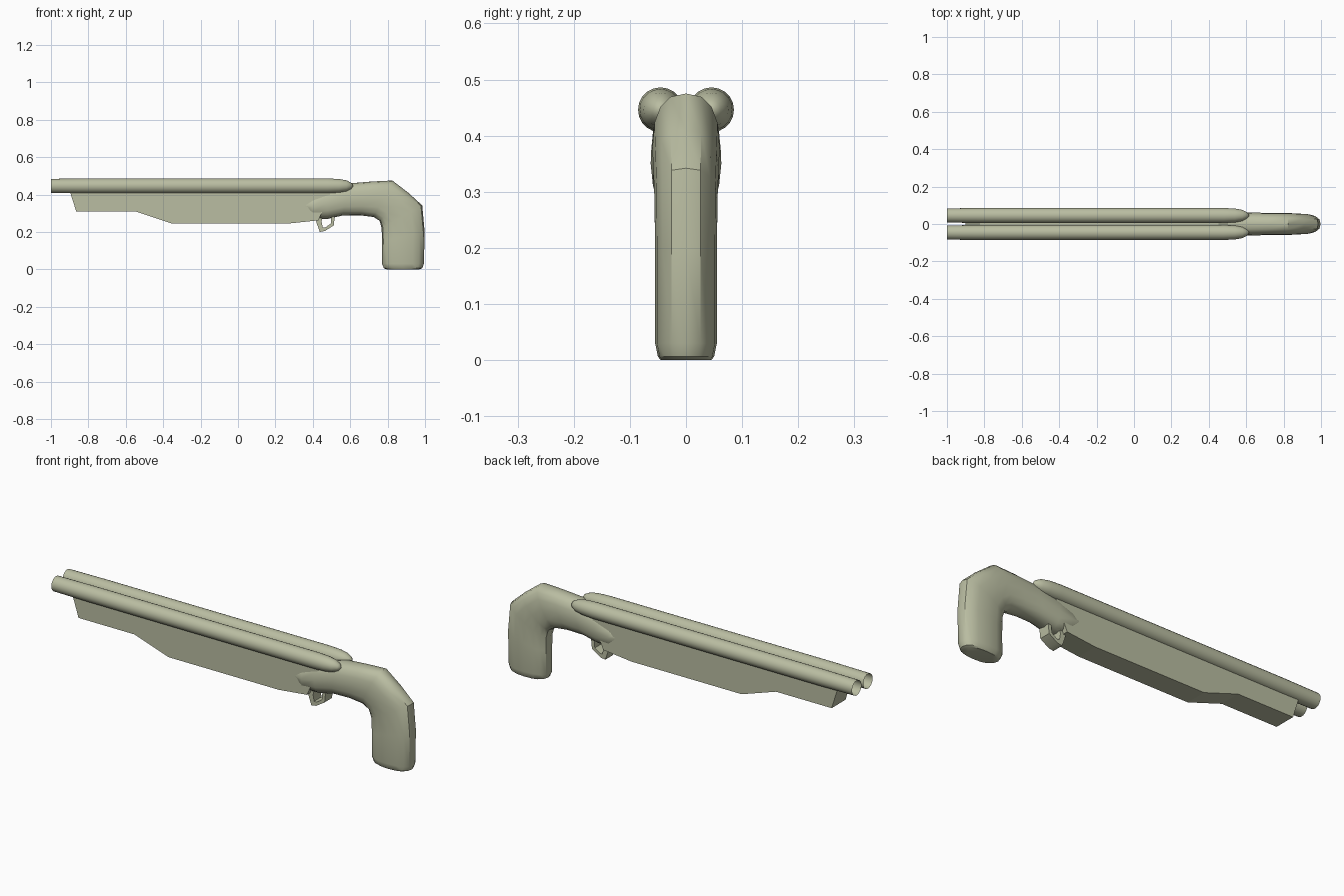
import bpy, bmesh, math
from mathutils import Vector

cube = bpy.data.objects.get("Cube")
if cube:
    bpy.data.objects.remove(cube, do_unlink=True)

# One colour for the whole model
olive = bpy.data.materials.new("pale_olive")
olive.use_nodes = True
COLOUR = (0.49, 0.51, 0.36, 1)
olive.diffuse_color = COLOUR
olive.node_tree.nodes["Principled BSDF"].inputs["Base Color"].default_value = COLOUR


def finish(name, bm, angle=None):
    bmesh.ops.recalc_face_normals(bm, faces=bm.faces)
    mesh = bpy.data.meshes.new(name)
    bm.to_mesh(mesh)
    bm.free()
    mesh.materials.append(olive)
    obj = bpy.data.objects.new(name, mesh)
    bpy.context.collection.objects.link(obj)
    if angle:
        bpy.ops.object.select_all(action="DESELECT")
        obj.select_set(True)
        bpy.context.view_layer.objects.active = obj
        bpy.ops.object.shade_smooth_by_angle(angle=math.radians(angle))
    return obj


def loft(name, rings, cap_start, cap_end, angle):
    bm = bmesh.new()
    loops = [[bm.verts.new(p) for p in ring] for ring in rings]
    n = len(loops[0])
    for a, b in zip(loops, loops[1:]):
        for i in range(n):
            j = (i + 1) % n
            bm.faces.new((a[i], a[j], b[j], b[i]))
    if cap_start:
        bm.faces.new(loops[0])
    if cap_end:
        bm.faces.new(loops[-1])
    return finish(name, bm, angle)


# Two open tubes with rounded rear ends
TUBE = [(-1, 0.038), (-0.8, 0.04), (0.48, 0.04), (0.54, 0.037),
        (0.58, 0.03), (0.605, 0.017), (0.614, 0.005)]
for side, y in (("left", 0.0455), ("right", -0.0455)):
    rings = []
    for x, r in TUBE:
        angles = [math.tau * i / 20 for i in range(20)]
        rings.append([(x, y + r * math.cos(t), 0.446 + r * math.sin(t)) for t in angles])
    loft(side + "_barrel", rings, False, True, 40)

# Flat-sided fore grip beneath the tubes
FORE = [(-0.9, 0.42), (-0.865, 0.31), (-0.55, 0.31), (-0.355, 0.245),
        (0.27, 0.245), (0.43, 0.262), (0.5, 0.42)]
loft("fore_grip", [[(x, y, z) for x, z in FORE] for y in (-0.056, 0.056)], True, True, None)

# Rear stock: outer x, z, inner x, z and half width of each oval section
STOCK = [(0.365, 0.36, 0.36, 0.32, 0.057), (0.4, 0.4, 0.4, 0.27, 0.061),
         (0.47, 0.43, 0.48, 0.27, 0.063), (0.6, 0.46, 0.56, 0.288, 0.062),
         (0.72, 0.47, 0.65, 0.289, 0.06), (0.825, 0.475, 0.725, 0.28, 0.06),
         (0.91, 0.41, 0.757, 0.26, 0.058), (0.985, 0.342, 0.768, 0.22, 0.056),
         (0.998, 0.2, 0.77, 0.15, 0.055), (0.994, 0.03, 0.77, 0.03, 0.055),
         (0.985, 0.006, 0.78, 0.006, 0.05), (0.97, 0, 0.795, 0, 0.045)]


def power(v, p):
    return math.copysign(abs(v) ** p, v)


rings = []
for ox, oz, ix, iz, w in STOCK:
    outer, inner = Vector((ox, 0, oz)), Vector((ix, 0, iz))
    mid, half = (outer + inner) / 2, (outer - inner) / 2
    ring = []
    for i in range(16):
        t = math.tau * i / 16
        p = mid + half * power(math.cos(t), 0.8)
        p.y = w * power(math.sin(t), 0.8)
        ring.append(p)
    rings.append(ring)
loft("stock", rings, True, True, 35)

# Trigger guard: a wide band bent into a loop
OUTER = [(0.425, 0.28), (0.418, 0.255), (0.437, 0.2), (0.465, 0.205), (0.512, 0.235), (0.518, 0.29)]
INNER = [(0.45, 0.28), (0.447, 0.255), (0.453, 0.225), (0.468, 0.225), (0.496, 0.245), (0.5, 0.29)]
bm = bmesh.new()
section = [(OUTER, -0.03), (OUTER, 0.03), (INNER, 0.03), (INNER, -0.03)]
rings = [[bm.verts.new((loop[i][0], y, loop[i][1])) for loop, y in section] for i in range(len(OUTER))]
for a, b in zip(rings, rings[1:]):
    for i in range(4):
        j = (i + 1) % 4
        bm.faces.new((a[i], a[j], b[j], b[i]))
bm.faces.new(rings[0])
bm.faces.new(rings[-1])
finish("trigger_guard", bm, 40)
